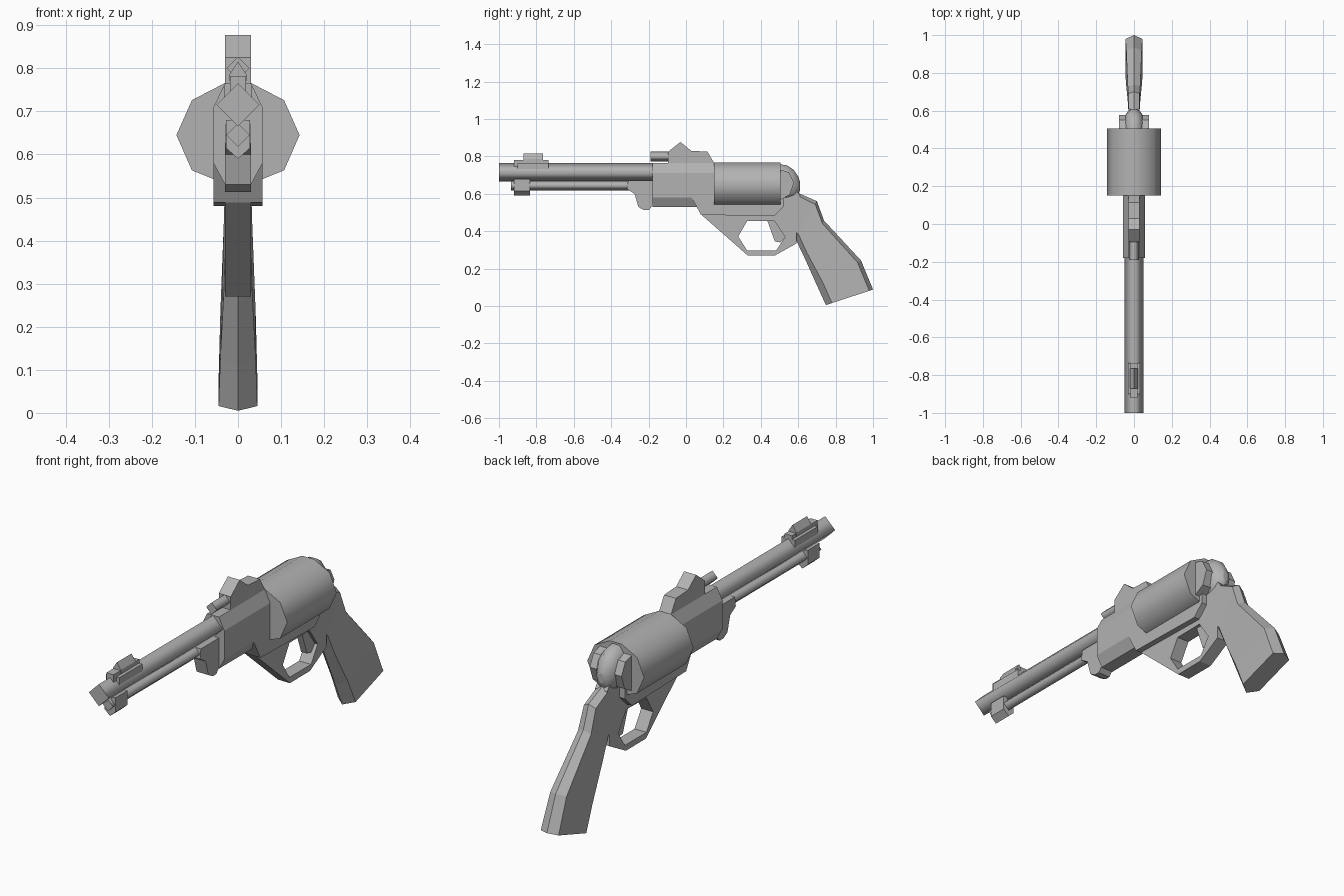
import bpy
import bmesh
from math import cos, sin, pi

if "Cube" in bpy.data.objects:
    bpy.data.objects.remove(bpy.data.objects["Cube"], do_unlink=True)

grey = bpy.data.materials.new("gunmetal grey")
grey.use_nodes = True
colour = (0.45, 0.45, 0.45, 1)
grey.diffuse_color = colour
grey.node_tree.nodes["Principled BSDF"].inputs["Base Color"].default_value = colour


def loft(name, rings, smooth=False):
    """Skin closed rings of 3D points; end caps stay flat."""
    bm = bmesh.new()
    loops = [[bm.verts.new(p) for p in ring] for ring in rings]
    n = len(loops[0])
    for a, b in zip(loops, loops[1:]):
        for i in range(n):
            j = (i + 1) % n
            bm.faces.new((a[i], a[j], b[j], b[i])).smooth = smooth
    bm.faces.new(loops[0][::-1])
    bm.faces.new(loops[-1])
    return finish(name, bm)


def finish(name, bm):
    bmesh.ops.recalc_face_normals(bm, faces=bm.faces)
    mesh = bpy.data.meshes.new(name)
    bm.to_mesh(mesh)
    bm.free()
    mesh.materials.append(grey)
    obj = bpy.data.objects.new(name, mesh)
    bpy.context.collection.objects.link(obj)
    return obj


def plate(name, side, half):
    """Side outline (y, z) extruded across the width."""
    return loft(name, [[(x, y, z) for y, z in side] for x in (-half, half)])


def prism(name, right, y0, y1, smooth=False):
    """Half section (x, z), mirrored and run along the length."""
    section = right + [(-x, z) for x, z in reversed(right) if x > 0]
    return loft(name, [[(x, y, z) for x, z in section] for y in (y0, y1)], smooth)


def diamond(r, z):
    return [(0, z + r), (r, z), (0, z - r)]


# Barrel, rod beneath it and the rear sight tube
prism("barrel", diamond(0.05, 0.715), -1, -0.15, True)
prism("ejector_rod", diamond(0.027, 0.645), -0.935, -0.15, True)
prism("rear_sight_tube", diamond(0.027, 0.8), -0.19, -0.09, True)

# Front sight and rod bracket
prism("front_sight_base", [(0.033, 0.765), (0.033, 0.73)], -0.9, -0.735)
prism("front_sight_rail", [(0.018, 0.782), (0.018, 0.73)], -0.92, -0.735)
prism("front_sight_blade", [(0, 0.815), (0.02, 0.785), (0.02, 0.77)], -0.87, -0.765)
prism("rod_bracket", [(0.028, 0.68), (0.028, 0.615), (0, 0.59)], -0.92, -0.835)

# Frame ahead of the cylinder, with the sight hump and lever
prism("front_frame", [(0.03, 0.765), (0.057, 0.71), (0.057, 0.58), (0.03, 0.53)],
      -0.18, 0.16)
plate("sight_hump", [(-0.095, 0.75), (-0.095, 0.825), (-0.03, 0.877), (0.028, 0.83),
                     (0.115, 0.825), (0.15, 0.765), (0.15, 0.75)], 0.03)
plate("loading_lever", [(-0.31, 0.67), (-0.315, 0.625), (-0.275, 0.6), (-0.255, 0.53),
                        (-0.225, 0.513), (-0.2, 0.513), (-0.17, 0.545), (-0.17, 0.67)], 0.03)

# Cylinder and the rail under it
prism("cylinder", [(0.03, 0.766), (0.107, 0.726), (0.143, 0.645), (0.107, 0.563),
                   (0.04, 0.536)], 0.15, 0.505, True)
plate("lower_rail", [(0.03, 0.58), (0.08, 0.488), (0.47, 0.48), (0.52, 0.53),
                     (0.52, 0.58)], 0.057)

# Rounded recoil dome and side shields
dome = []
for y, rx, low, high in [(0.5, 0.058, 0.56, 0.763), (0.54, 0.057, 0.56, 0.757),
                         (0.575, 0.048, 0.57, 0.733), (0.6, 0.03, 0.59, 0.695),
                         (0.61, 0.012, 0.62, 0.665)]:
    mid, rz = (low + high) / 2, (high - low) / 2
    dome.append([(rx * cos(i * pi / 5), y, mid + rz * sin(i * pi / 5)) for i in range(10)])
loft("recoil_dome", dome, True)
plate("recoil_shield", [(0.5, 0.73), (0.55, 0.715), (0.578, 0.66), (0.555, 0.595),
                        (0.5, 0.565)], 0.08)
plate("rear_frame", [(0.46, 0.56), (0.475, 0.48), (0.59, 0.4), (0.61, 0.59),
                     (0.595, 0.61), (0.5, 0.63)], 0.03)

# Trigger guard: outer and inner outlines joined into a thick ring
outer = [(0.08, 0.49), (0.33, 0.27), (0.475, 0.27), (0.592, 0.335), (0.59, 0.5), (0.33, 0.5)]
inner = [(0.279, 0.372), (0.327, 0.297), (0.482, 0.297), (0.53, 0.37), (0.471, 0.456),
         (0.327, 0.454)]
bm = bmesh.new()
loops = [[bm.verts.new((x, y, z)) for y, z in outline]
         for x, outline in ((-0.03, outer), (0.03, outer), (0.03, inner), (-0.03, inner))]
for a, b in zip(loops, loops[1:] + loops[:1]):
    for i in range(6):
        j = (i + 1) % 6
        bm.faces.new((a[i], a[j], b[j], b[i]))
finish("trigger_guard", bm)
plate("trigger", [(0.43, 0.47), (0.475, 0.345), (0.505, 0.34), (0.53, 0.37),
                  (0.475, 0.47)], 0.015)

# Grip: ridged six-sided rings from front edge to back edge
grip = []
for fy, fz, by, bz, w in [(0.475, 0.48, 0.595, 0.607, 0.03), (0.587, 0.356, 0.7, 0.56, 0.03),
                          (0.635, 0.255, 0.738, 0.457, 0.033), (0.7, 0.11, 0.936, 0.243, 0.041),
                          (0.748, 0.005, 1.0, 0.088, 0.045)]:
    def at(x, t):
        return (x, fy + (by - fy) * t, fz + (bz - fz) * t)
    grip.append([at(0, 0), at(w, 0.13), at(w, 0.92), at(0, 1), at(-w, 0.92), at(-w, 0.13)])
loft("grip", grip)
